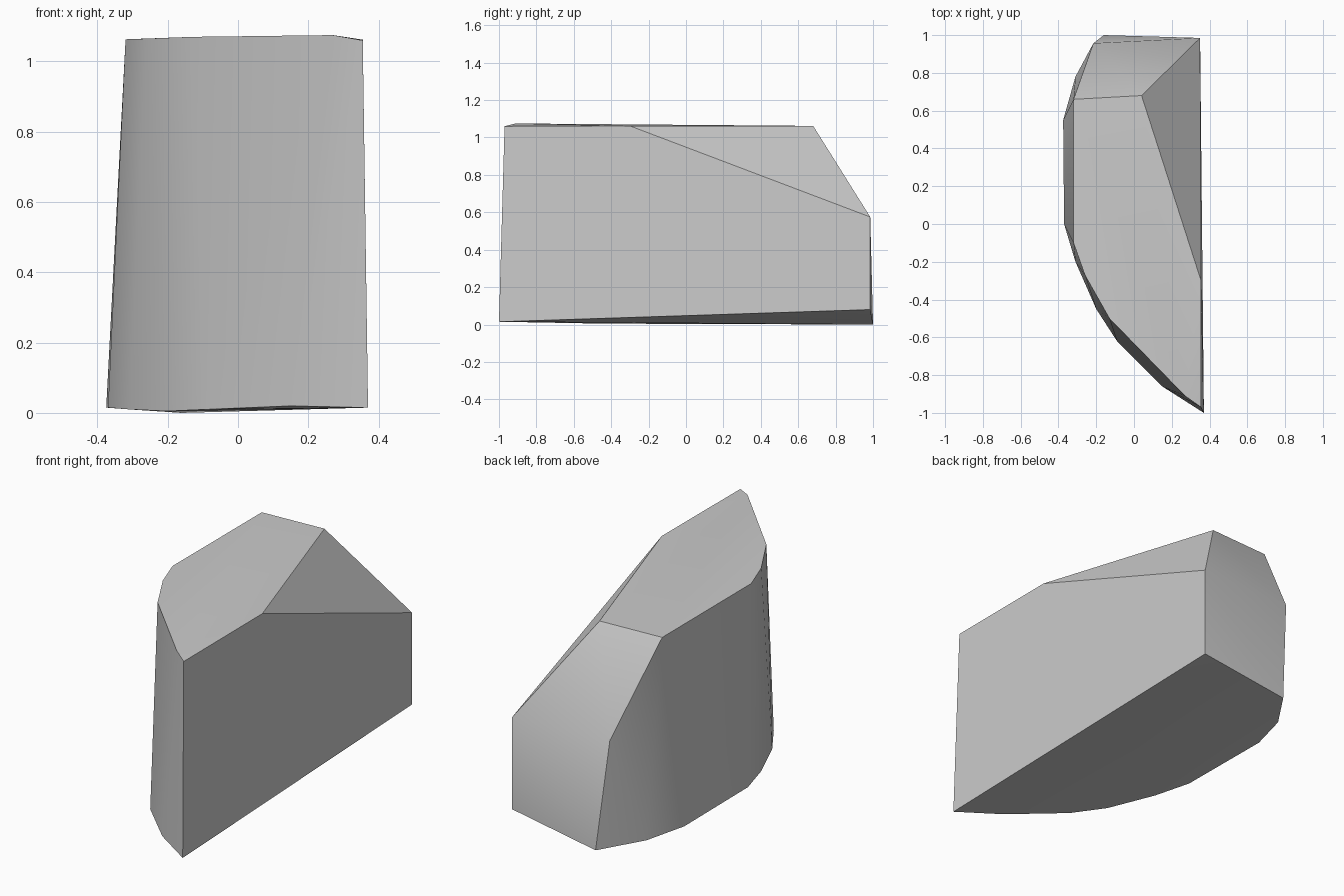
import bpy
import bmesh
from math import radians

cube = bpy.data.objects.get("Cube")
if cube:
    bpy.data.objects.remove(cube, do_unlink=True)


def flat_material(name, colour):
    mat = bpy.data.materials.new(name)
    mat.use_nodes = True
    mat.diffuse_color = colour
    mat.node_tree.nodes["Principled BSDF"].inputs["Base Color"].default_value = colour
    return mat


def hull_object(name, points, mat, sharp_angle):
    """Wrap the outlines in one convex solid with sharp bevel edges."""
    bm = bmesh.new()
    for point in points:
        bm.verts.new(point)
    result = bmesh.ops.convex_hull(bm, input=bm.verts[:])
    loose = [v for v in bm.verts if not v.link_faces]
    bmesh.ops.delete(bm, geom=loose, context='VERTS')
    # Merge the nearly coplanar triangles of each cut face
    bmesh.ops.dissolve_limit(bm, angle_limit=radians(1.5),
                             verts=bm.verts[:], edges=bm.edges[:])
    bmesh.ops.recalc_face_normals(bm, faces=bm.faces[:])
    mesh = bpy.data.meshes.new(name)
    bm.to_mesh(mesh)
    bm.free()
    mesh.materials.append(mat)
    obj = bpy.data.objects.new(name, mesh)
    bpy.context.collection.objects.link(obj)
    bpy.context.view_layer.objects.active = obj
    obj.select_set(True)
    bpy.ops.object.shade_smooth_by_angle(angle=radians(sharp_angle))
    return obj


# Base outline: from the pointed front, round the curved side, to the back
base = [(.37, -1, .015), (.15, -.86, .02), (-.09, -.62, .01), (-.2, -.45, .005),
        (-.31, -.2, .01), (-.37, 0, .015), (-.375, .55, .015),
        (-.31, .78, .01), (-.16, 1, 0), (.35, .985, .08)]

# Top outline, with the clipped corner beside the flat side
top = [(.355, -.97, 1.06), (.27, -.91, 1.075), (-.13, -.5, 1.07),
       (-.26, -.27, 1.065), (-.32, -.1, 1.063), (-.32, .66, 1.062),
       (.04, .68, 1.062), (.355, -.3, 1.062)]

# Upper corners of the back face, where the sloping cut begins
shoulder = [(.35, .985, .575), (-.215, .957, .59)]

stone = flat_material("plain grey", (.6, .6, .6, 1))
hull_object("stone_block", base + top + shoulder, stone, 35)
